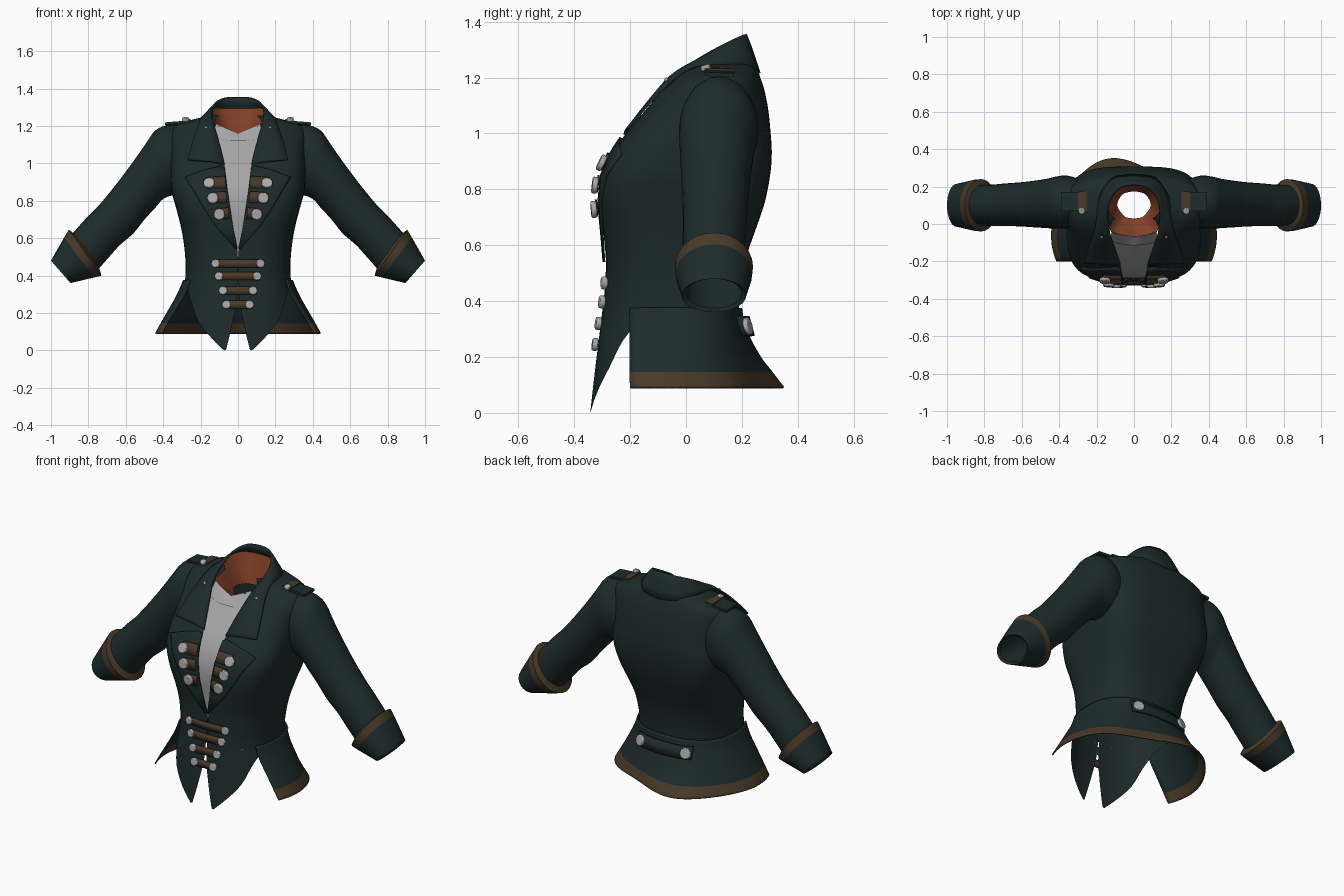
import bpy, bmesh, math
from mathutils import Vector

cube = bpy.data.objects.get("Cube")
if cube:
    bpy.data.objects.remove(cube, do_unlink=True)


def material(name, colour):
    m = bpy.data.materials.new(name)
    m.use_nodes = True
    m.diffuse_color = (*colour, 1)
    m.node_tree.nodes["Principled BSDF"].inputs["Base Color"].default_value = (*colour, 1)
    return m


GREEN = material("dark green cloth", (.0125, .0245, .0245))
BROWN = material("brown trim", (.064, .041, .021))
LINING = material("rust lining", (.22, .05, .019))
SHIRT = material("white shirt", (.38, .38, .38))
SILVER = material("silver", (.4, .4, .4))


def spline(rows, k):
    """Smoothly resample rows of numbers, k steps per segment."""
    out = []
    for i in range(len(rows) - 1):
        a, b, c, d = (rows[max(0, min(len(rows) - 1, i + o))] for o in (-1, 0, 1, 2))
        for j in range(k):
            t = j / k
            out.append(tuple(
                q + t * ((r - p) / 2 + t * (p - 2.5 * q + 2 * r - s / 2 + t * (1.5 * (q - r) + (s - p) / 2)))
                for p, q, r, s in zip(a, b, c, d)))
    return out + [tuple(rows[-1])]


def finish(ob, mats, angle=40):
    for m in mats:
        ob.data.materials.append(m)
    bpy.ops.object.select_all(action='DESELECT')
    ob.select_set(True)
    bpy.context.view_layer.objects.active = ob
    bpy.ops.object.shade_smooth_by_angle(angle=math.radians(angle))


def build(name, rows, mats, closed=False, rule=None, mirror=False, thick=0):
    """Skin a grid of points; rule picks the material for each band of rows."""
    bm = bmesh.new()
    grid = [[bm.verts.new(p) for p in row] for row in rows]
    count = len(rows[0])
    for i in range(len(rows) - 1):
        for j in range(count if closed else count - 1):
            k = (j + 1) % count
            f = bm.faces.new((grid[i][j], grid[i][k], grid[i + 1][k], grid[i + 1][j]))
            f.material_index = rule(i) if rule else 0
    bmesh.ops.recalc_face_normals(bm, faces=bm.faces)
    mesh = bpy.data.meshes.new(name)
    bm.to_mesh(mesh)
    bm.free()
    ob = bpy.data.objects.new(name, mesh)
    bpy.context.collection.objects.link(ob)
    finish(ob, mats)
    if mirror:
        ob.modifiers.new("Mirror", 'MIRROR')
    if thick:
        s = ob.modifiers.new("Solidify", 'SOLIDIFY')
        s.thickness, s.offset = thick, 0


def ring(row, start, n=56):
    """Horizontal rounded-box section, open at the front from angle start."""
    z, hw, yf, yb, power = row[:5]
    cy, hd = (yf + yb) / 2, (yb - yf) / 2
    angles = [start + (2 * math.pi - 2 * start) * i / n for i in range(n + 1)]

    def spow(v):
        return math.copysign(abs(v) ** (2 / power), v)
    return [(hw * spow(math.sin(a)), cy - hd * spow(math.cos(a)), z) for a in angles]


def surface(table, x, z, side):
    """Depth of the lofted cloth at x, z on the front (-1) or back (1)."""
    z = max(table[0][0], min(table[-1][0], z))
    for a, b in zip(table, table[1:]):
        if z <= b[0]:
            break
    t = (z - a[0]) / (b[0] - a[0])
    _, hw, yf, yb, power = (p + t * (q - p) for p, q in zip(a[:5], b[:5]))
    r = min(abs(x) / hw, .999)
    return (yf + yb) / 2 + side * (yb - yf) / 2 * (1 - r ** power) ** (1 / power)


# height, half width, front, back, squareness, half opening
tail_rows = [(0, .33, -.345, .2, 2.4, .01), (.2, .31, -.32, .19, 2.4, .01)]
body_rows = [
    (.36, .285, -.3, .19, 2.4, .004), (.45, .28, -.29, .195, 2.6, .004),
    (.55, .287, -.287, .213, 2.9, .005), (.65, .303, -.296, .247, 3.4, .025),
    (.75, .328, -.306, .281, 3.9, .04), (.85, .355, -.296, .301, 3.9, .055),
    (.93, .361, -.262, .307, 3.6, .065), (1, .36, -.215, .303, 3.2, .075),
    (1.08, .36, -.15, .295, 2.9, .1), (1.15, .365, -.09, .282, 2.6, .12),
    (1.2, .34, -.035, .266, 2.5, .13), (1.235, .24, 0, .254, 2.4, .12),
    (1.255, .15, .01, .24, 2.4, .1)]
FRONT = spline(tail_rows + body_rows, 4)
SKIRT = spline([(.09, .44, -.45, .325, 2), (.145, .41, -.42, .292, 2), (.2, .378, -.38, .256, 2.1),
                (.3, .322, -.32, .21, 2.3), (.375, .29, -.305, .197, 2.45)], 4)


def patch(name, rows, mat, off, table=FRONT, side=-1, cols=10, mirror=True, thick=.008):
    """Cloth panel lying on the body; each row is x, z to x, z."""
    pts = []
    for x0, z0, x1, z1 in rows:
        line = []
        for i in range(cols + 1):
            x, z = x0 + (x1 - x0) * i / cols, z0 + (z1 - z0) * i / cols
            line.append((x, surface(table, x, z, side) + side * off, z))
        pts.append(line)
    build(name, pts, [mat], mirror=mirror, thick=thick)


def button(name, loc, normal, r):
    bpy.ops.mesh.primitive_cylinder_add(
        vertices=20, radius=r, depth=.02, location=loc,
        rotation=Vector(normal).to_track_quat('Z', 'Y').to_euler())
    ob = bpy.context.object
    ob.name = name
    finish(ob, [SILVER])
    b = ob.modifiers.new("Bevel", 'BEVEL')
    b.width, b.segments = .005, 2


def cloth_button(name, x, z, r, off, table=FRONT, side=-1):
    e = .01
    y = surface(table, x, z, side)
    dx = (surface(table, x + e, z, side) - surface(table, x - e, z, side)) / (2 * e)
    dz = (surface(table, x, z + e, side) - surface(table, x, z - e, side)) / (2 * e)
    button(name, (x, y + side * off, z), (-side * dx, side, -side * dz), r)


# Bodice
build("bodice", [ring(r, math.asin((max(r[5], .003) / r[1]) ** (r[4] / 2)))
                 for r in FRONT if r[0] > .359], [GREEN])

# Front tails
patch("front_tail", spline([(.004, .36, .283, .36), (.008, .26, .25, .26), (.025, .17, .215, .16),
                            (.045, .08, .15, .075), (.064, .004, .075, 0)], 3), GREEN, 0, thick=0)

# Back skirt with a trimmed hem and a gentle wave
skirt = []
for r in reversed(SKIRT):
    cy, hd = (r[2] + r[3]) / 2, (r[3] - r[2]) / 2
    pts = ring(r, math.acos(((cy + .2) / hd) ** (r[4] / 2)))
    flare = (SKIRT[-1][0] - r[0]) / .285
    skirt.append([(x, y - .05 * flare * max(0, y / .33) * math.sin(8 * x), z) for x, y, z in pts])
build("back_skirt", skirt, [GREEN, BROWN], rule=lambda i: int(i >= len(skirt) - 5), thick=.008)

# Back belt and its buttons
patch("back_belt", [(-.18, .275, .18, .275), (-.18, .345, .18, .345)], GREEN, .02,
      SKIRT, 1, 16, False, .014)
for x in (-.15, .15):
    cloth_button("back_button", x, .31, .031, .034, SKIRT, 1)


# Sleeves: sections given by top x, z, bottom x, z, depth centre, depth radius
def sections(rows, n=28):
    out = []
    for tx, tz, bx, bz, yc, ry in rows:
        line = []
        for i in range(n):
            c, s = math.cos(2 * math.pi * i / n), math.sin(2 * math.pi * i / n)
            line.append(((tx + bx + c * (tx - bx)) / 2, yc + ry * s, (tz + bz + c * (tz - bz)) / 2))
        out.append(line)
    return out


build("sleeve", sections(spline([
    (.27, 1.2, .28, .83, .115, .12), (.37, 1.204, .345, .83, .118, .141), (.44, 1.178, .4, .81, .114, .139),
    (.49, 1.11, .44, .765, .11, .132), (.56, 1.01, .5, .7, .107, .125), (.65, .89, .56, .625, .105, .118),
    (.74, .78, .63, .565, .103, .114), (.8, .72, .68, .51, .1, .112), (.89, .62, .75, .43, .1, .108)], 3)),
    [GREEN], closed=True, mirror=True)
build("cuff", sections([
    (.87, .62, .745, .45, .1, .105), (.905, .645, .73, .4, .1, .14), (.93, .603, .77, .39, .1, .137),
    (1, .48, .895, .36, .1, .115), (.985, .48, .895, .375, .1, .1), (.85, .64, .73, .48, .1, .096)]),
    [GREEN, BROWN], closed=True, rule=lambda i: int(i < 2), mirror=True)

# Shirt front behind the opening
patch("shirt_front", [(-w, z, w, z) for w, z in spline([
    (.03, .5), (.05, .62), (.075, .75), (.095, .9), (.11, 1), (.14, 1.08), (.15, 1.14)], 3)],
    SHIRT, -.015, mirror=False, thick=0)


def strip(name, stations, mat, bulge=0, thick=0):
    """Mirrored band between two edges; each station holds both edge points."""
    rows = []
    for s in spline(stations, 4):
        a, b = Vector(s[:3]), Vector(s[3:])
        rows.append([a, a.lerp(b, .33) + Vector((0, 0, bulge)), a.lerp(b, .67) + Vector((0, 0, bulge / 2)), b])
    build(name, rows, [mat], mirror=True, thick=thick)


strip("shirt_collar", [(0, -.068, 1.162, 0, -.115, 1.12), (.06, -.06, 1.187, .07, -.108, 1.122),
                       (.12, -.042, 1.213, .13, -.09, 1.14)], SHIRT)
strip("collar_lining", [
    (0, -.068, 1.162, 0, .03, 1.12), (.06, -.06, 1.187, .03, .033, 1.12),
    (.122, -.042, 1.208, .055, .045, 1.12), (.144, .04, 1.256, .09, .1, 1.13),
    (.142, .137, 1.29, .065, .155, 1.13), (.091, .217, 1.3, .03, .17, 1.13),
    (0, .233, 1.3, 0, .175, 1.13)], LINING)

# Turned-down collar with its pointed leaves
strip("collar", [
    (.072, -.22, .995, .268, -.208, 1.02), (.1, -.134, 1.11, .245, -.13, 1.11),
    (.127, -.055, 1.203, .215, -.045, 1.195), (.138, .04, 1.262, .198, .035, 1.24),
    (.126, .13, 1.315, .18, .155, 1.245), (.075, .195, 1.348, .115, .244, 1.23),
    (0, .213, 1.354, 0, .262, 1.215)], GREEN, .005, .01)

# Lapels folded over the chest
patch("lapel", [(.003, .545, .01, .54), (.025, .65, .11, .655), (.04, .75, .18, .755),
                (.055, .85, .235, .85), (.063, .91, .283, .925), (.068, .95, .18, .963),
                (.07, .975, .09, .985)], GREEN, .007, thick=.01)

# Upper straps and buttons
for x, z, inner in ((.155, .895, .063), (.135, .815, .058), (.1, .728, .046)):
    patch("chest_strap", [(inner, z - .026, x, z - .026), (inner + .006, z + .036, x + .01, z + .03)],
          BROWN, .017)
    for side in (-1, 1):
        cloth_button("chest_button", side * x, z, .03, .026)

# Waist straps and buttons
for x, z in ((.12, .465), (.102, .397), (.08, .32), (.062, .245)):
    patch("waist_strap", [(-x, z - .021, x, z - .021), (-x, z + .021, x, z + .021)],
          BROWN, .008, mirror=False)
    for side in (-1, 1):
        cloth_button("waist_button", side * x, z, .023, .014)


# Shoulder tabs, their loops, buttons and collar studs
def box(name, loc, size, tilt, mat):
    bpy.ops.mesh.primitive_cube_add(size=1, location=loc, rotation=(-.04, tilt, 0))
    ob = bpy.context.object
    ob.name = name
    ob.scale = size
    finish(ob, [mat])


for side in (-1, 1):
    box("shoulder_tab", (side * .295, .12, 1.218), (.19, .1, .014), side * .08, GREEN)
    box("tab_loop", (side * .275, .12, 1.224), (.045, .108, .02), side * .08, BROWN)
    button("tab_button", (side * .28, .07, 1.235), (0, -.3, 1), .018)
    button("collar_stud", (side * .172, -.068, 1.19), (0, -1, .6), .008)
